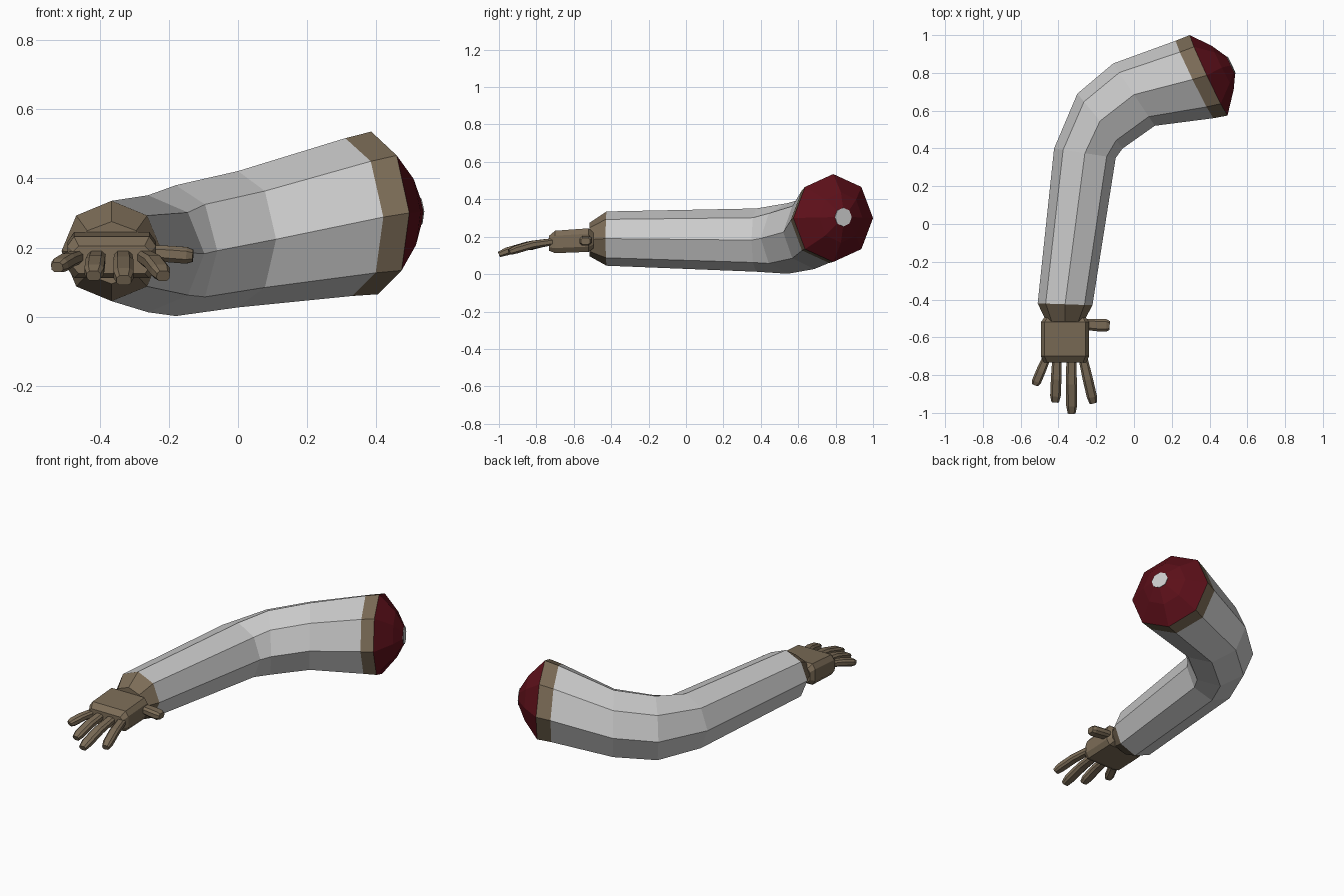
import bpy, bmesh, math
from mathutils import Vector as V

if "Cube" in bpy.data.objects:
    bpy.data.objects.remove(bpy.data.objects["Cube"])


def material(name, rgb):
    m = bpy.data.materials.new(name)
    m.diffuse_color = (*rgb, 1)
    m.use_nodes = True
    m.node_tree.nodes["Principled BSDF"].inputs["Base Color"].default_value = m.diffuse_color
    return m


LEATHER = material("brown_leather", (0.20, 0.15, 0.095))
FLESH = material("dark_red", (0.11, 0.005, 0.01))
OCT = [(math.cos(i * math.pi / 4), math.sin(i * math.pi / 4)) for i in range(8)]
# chamfered square used for fingers
BOX = [(1, .5), (.6, 1), (-.6, 1), (-1, .5), (-1, -.5), (-.6, -1), (.6, -1), (1, -.5)]


def loft(name, rings, profile=OCT, mat=None, start=False, end=False):
    """Skin rings given as (centre, side vector, up vector)."""
    bm = bmesh.new()
    loops = [[bm.verts.new(V(c) + V(s) * a + V(u) * b) for a, b in profile]
             for c, s, u in rings]
    n = len(profile)
    for p, q in zip(loops, loops[1:]):
        for i in range(n):
            bm.faces.new((p[i], p[(i + 1) % n], q[(i + 1) % n], q[i]))
    if start:
        bm.faces.new(loops[0])
    if end:
        bm.faces.new(loops[-1])
    bmesh.ops.recalc_face_normals(bm, faces=bm.faces)
    # open tubes: make sure the skin faces outwards
    if sum(f.normal.dot(f.calc_center_median() - V(rings[0][0])) for f in bm.faces
           if len(f.verts) == 4) < 0 and not (start and end):
        bmesh.ops.reverse_faces(bm, faces=bm.faces)
    me = bpy.data.meshes.new(name)
    bm.to_mesh(me)
    bm.free()
    if mat:
        me.materials.append(mat)
    ob = bpy.data.objects.new(name, me)
    bpy.context.collection.objects.link(ob)
    return ob


# bent sleeve
cuff = ((-.365, -.425, .19), (.145, -.005, 0), (0, 0, .145))
sleeve_end = ((.32, .765, .288), (.10, -.205, 0), (-.01, 0, .228))
loft("sleeve", [
    cuff,
    ((-.26, .375, .182), (.163, -.025, 0), (0, 0, .169)),
    ((-.18, .545, .191), (.12, -.145, 0), (0, 0, .189)),
    ((.0, .685, .224), (.11, -.165, 0), (0, 0, .197)),
    sleeve_end])

# torn shoulder: leather band, red dome, bone tip
band_end = ((.395, .787, .30), (.10, -.213, 0), (-.01, 0, .235))
bone = ((.514, .84, .305), (.0215, -.045, 0), (-.002, 0, .05))
loft("shoulder_band", [sleeve_end, band_end], mat=LEATHER)
loft("shoulder_flesh", [
    band_end, ((.47, .828, .303), (.058, -.115, 0), (-.005, 0, .135)), bone], mat=FLESH)
loft("bone_tip", [
    bone, (V(bone[0]) + V((.003, .0015, 0)), bone[1], bone[2])],
    start=True, end=True)

# wrist cone
loft("wrist", [cuff, ((-.365, -.515, .185), (.10, 0, 0), (0, 0, .09))],
     mat=LEATHER, end=True)

# palm
loft("palm", [
    ((-.365, -.495, .18), (.11, 0, 0), (0, 0, .042)),
    ((-.365, -.52, .182), (.128, 0, 0), (0, 0, .063)),
    ((-.365, -.70, .172), (.128, 0, 0), (0, 0, .06)),
    ((-.365, -.732, .165), (.112, 0, 0), (0, 0, .04))],
    [(1, .55), (.85, 1), (-.85, 1), (-1, .55), (-1, -.55), (-.85, -1), (.85, -1), (1, -.55)],
    LEATHER, True, True)


def digit(name, base, tip, sag, w, h):
    """Drooping finger with a tapered tip."""
    base, tip = V(base), V(tip)
    run = tip - base
    side = V((-run.y, run.x, 0)).normalized()
    rings = []
    for t, k in ((0, .9), (.45, 1), (.85, 1), (1, .72)):
        c = base + run * t + V((0, 0, sag * 4 * t * (1 - t)))
        slope = run + V((0, 0, sag * 4 * (1 - 2 * t)))
        up = slope.cross(side).normalized()
        if up.z < 0:
            up = -up
        rings.append((c, side * w * k, up * h * k))
    loft(name, rings, BOX, LEATHER, True, True)


digit("little_finger", (-.468, -.72, .172), (-.523, -.85, .143), .004, .025, .02)
digit("ring_finger", (-.408, -.72, .172), (-.417, -.94, .118), .01, .028, .021)
digit("middle_finger", (-.332, -.72, .172), (-.33, -1.0, .105), .012, .029, .021)
digit("index_finger", (-.268, -.72, .172), (-.216, -.945, .118), .01, .027, .021)
digit("thumb", (-.25, -.532, .185), (-.13, -.538, .176), 0, .033, .024)
